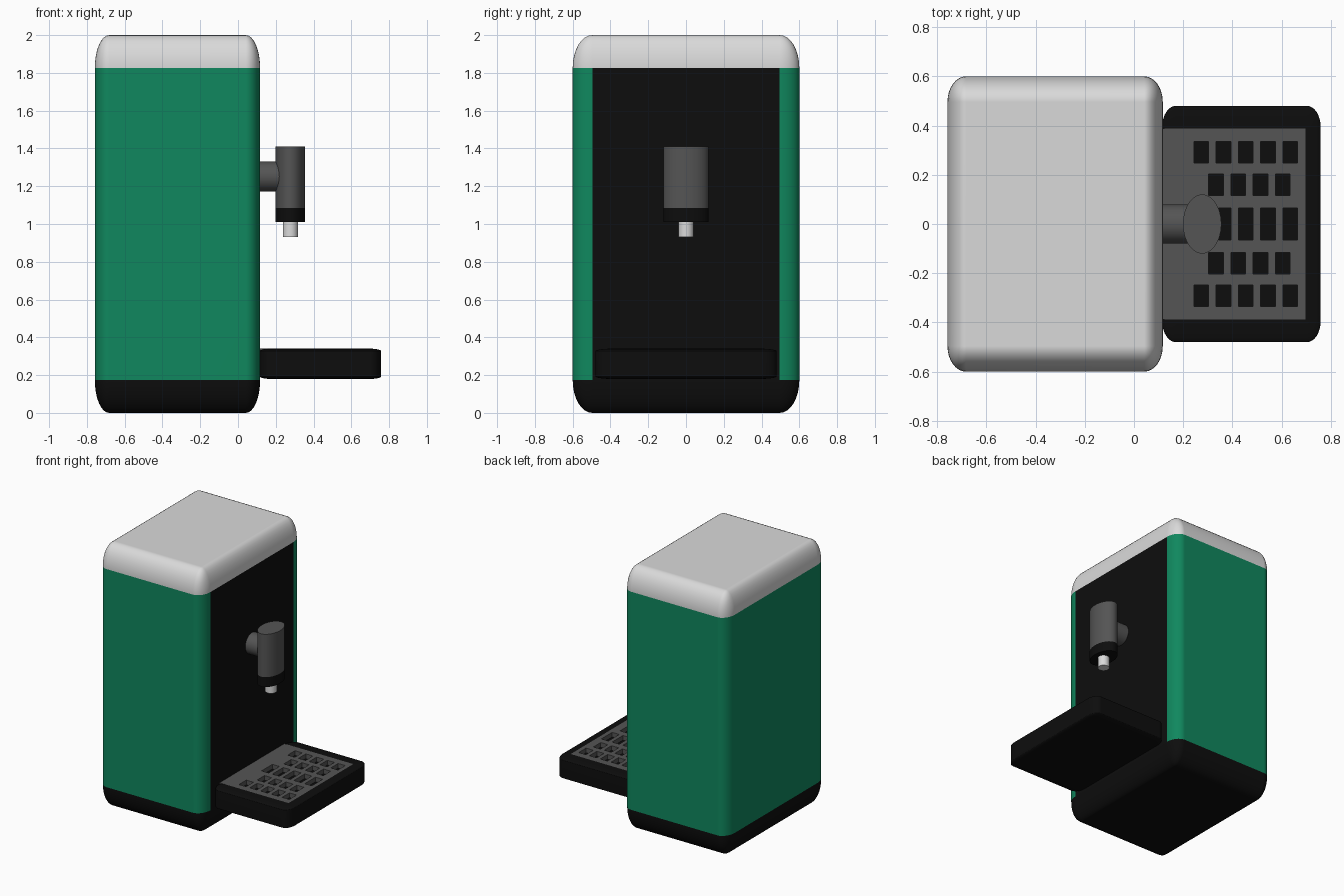
import bpy, bmesh, math
from mathutils import Matrix, Vector

if "Cube" in bpy.data.objects:
    bpy.data.objects.remove(bpy.data.objects["Cube"])


def material(name, rgb):
    m = bpy.data.materials.new(name)
    m.diffuse_color = (*rgb, 1)
    m.use_nodes = True
    m.node_tree.nodes["Principled BSDF"].inputs["Base Color"].default_value = m.diffuse_color
    return m


GREEN = material("green", (0.005, 0.245, 0.112))
BLACK = material("black", (0.004, 0.004, 0.004))
DARK = material("dark_grey", (0.09, 0.09, 0.09))
LIGHT = material("light_grey", (0.70, 0.70, 0.70))


def finish(name, bm, mats):
    bmesh.ops.recalc_face_normals(bm, faces=bm.faces)
    me = bpy.data.meshes.new(name)
    bm.to_mesh(me)
    bm.free()
    ob = bpy.data.objects.new(name, me)
    bpy.context.collection.objects.link(ob)
    for m in mats:
        me.materials.append(m)
    return ob


def activate(ob):
    bpy.ops.object.select_all(action='DESELECT')
    ob.select_set(True)
    bpy.context.view_layer.objects.active = ob


def smooth(ob):
    activate(ob)
    bpy.ops.object.shade_smooth_by_angle(angle=math.radians(35))
    w = ob.modifiers.new("weighted", 'WEIGHTED_NORMAL')
    w.keep_sharp = True


def add_box(bm, lo, hi, bevel=0.0):
    """Box between two corners; the bevel is made on the unit cube, then stretched."""
    lo, hi = Vector(lo), Vector(hi)
    vs = bmesh.ops.create_cube(bm, size=1)["verts"]
    if bevel:
        bmesh.ops.bevel(bm, geom=bm.edges[:], offset=bevel, segments=8,
                        profile=0.5, affect='EDGES')
        vs = bm.verts[:]
    size = hi - lo
    for v in vs:
        v.co = (lo + hi) / 2 + Vector(a * b for a, b in zip(v.co, size))


def cut(ob, boxes):
    """Subtract a list of boxes from an object."""
    bm = bmesh.new()
    for lo, hi in boxes:
        add_box(bm, lo, hi)
    cutter = finish("cutter", bm, [])
    cutter.hide_render = True
    mod = ob.modifiers.new("cut", 'BOOLEAN')
    mod.operation, mod.solver, mod.object = 'DIFFERENCE', 'EXACT', cutter
    activate(ob)
    bpy.ops.object.modifier_apply(modifier=mod.name)
    bpy.data.objects.remove(cutter)


def tube(name, start, length, ry, rx, mat, axis='Z'):
    """Capped (elliptical) cylinder running from start along +axis."""
    bm = bmesh.new()
    bmesh.ops.create_cone(bm, cap_ends=True, segments=48, radius1=1, radius2=1, depth=1)
    bm.transform(Matrix.Diagonal((rx, ry, length, 1)) @ Matrix.Translation((0, 0, 0.5)))
    if axis == 'X':
        bm.transform(Matrix.Rotation(math.radians(90), 4, 'Y'))
    bm.transform(Matrix.Translation(start))
    ob = finish(name, bm, [mat])
    smooth(ob)
    return ob


# Body: one rounded block, coloured by height and by direction
bm = bmesh.new()
add_box(bm, (-0.758, -0.6, 0), (0.117, 0.6, 2), 0.0865)
for f in bm.faces:
    z = f.calc_center_median().z
    if z > 1.828:
        f.material_index = 2
    elif z < 0.172 or f.normal.x > 0.999 and f.calc_area() > 0.5:
        f.material_index = 1
body = finish("body", bm, [GREEN, BLACK, LIGHT])
smooth(body)

# Drip tray with a recess for the grille
bm = bmesh.new()
add_box(bm, (0.115, -0.48, 0.18), (0.758, 0.48, 0.34), 0.0865)
tray = finish("drip_tray", bm, [BLACK])
cut(tray, [((0.05, -0.388, 0.305), (0.696, 0.388, 0.4))])
smooth(tray)

# Grille: plate with staggered rows of rectangular holes
bm = bmesh.new()
add_box(bm, (0.117, -0.388, 0.305), (0.696, 0.388, 0.34))
grille = finish("drip_grille", bm, [DARK])
holes = []
for y, half, x0, count in ((0, 0.065, 0.273, 5), (0.16, 0.044, 0.333, 4),
                           (0.292, 0.044, 0.273, 5)):
    for sy in ((y,) if y == 0 else (y, -y)):
        for i in range(count):
            x = x0 + 0.0905 * i
            holes.append(((x - 0.03, sy - half, 0.29), (x + 0.03, sy + half, 0.36)))
cut(grille, holes)

# Tap: arm, oval head, collar and nozzle
tube("tap_arm", (0.1, 0, 1.252), 0.15, 0.079, 0.079, DARK, 'X')
tube("tap_head", (0.277, 0, 1.085), 0.325, 0.12, 0.078, DARK)
tube("tap_collar", (0.277, 0, 1.01), 0.075, 0.12, 0.078, BLACK)
tube("tap_nozzle", (0.277, 0, 0.93), 0.1, 0.04, 0.04, LIGHT)
